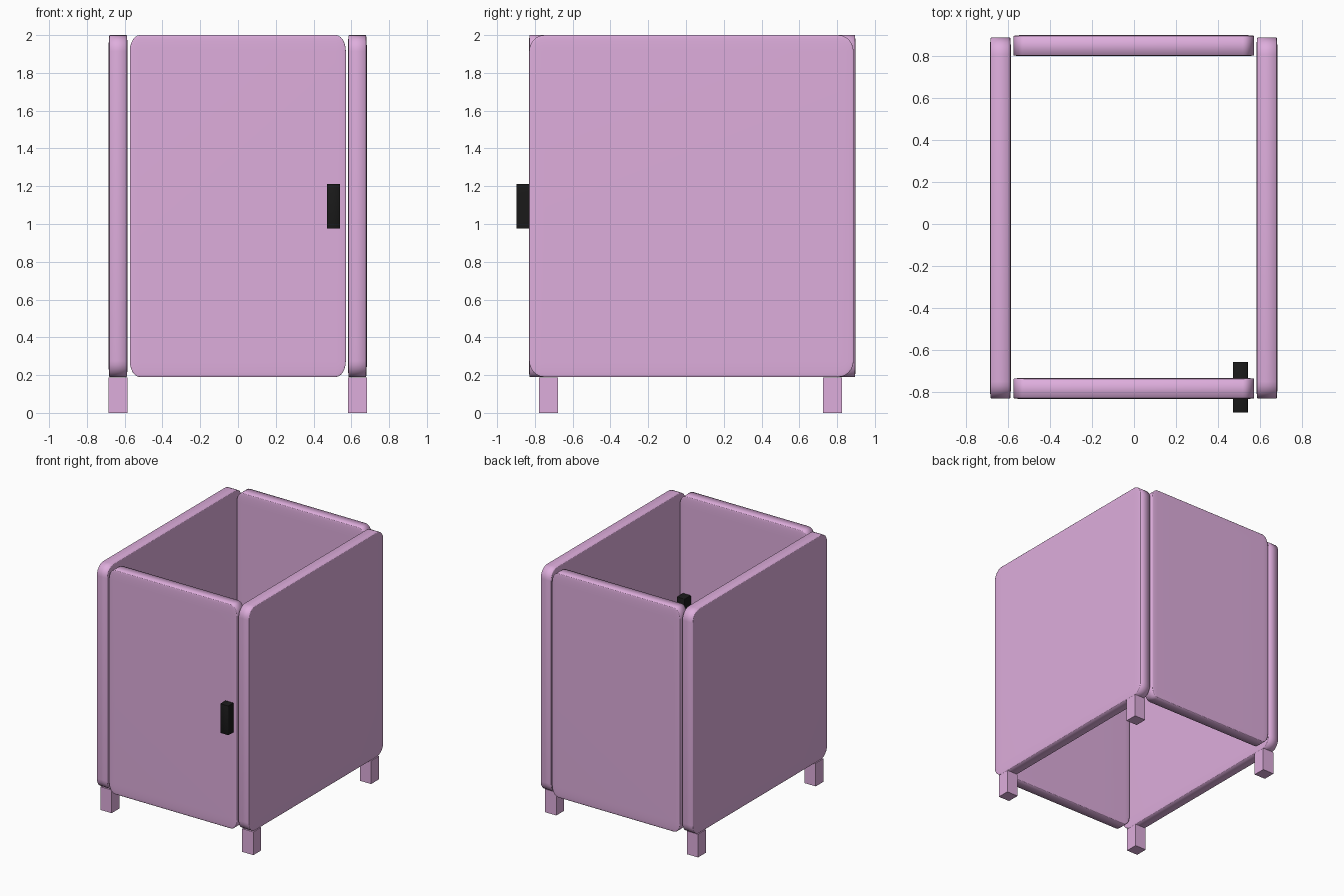
import bpy, bmesh
from mathutils import Vector

if "Cube" in bpy.data.objects:
    bpy.data.objects.remove(bpy.data.objects["Cube"])


def material(name, color):
    m = bpy.data.materials.new(name)
    m.diffuse_color = color
    m.use_nodes = True
    m.node_tree.nodes["Principled BSDF"].inputs["Base Color"].default_value = m.diffuse_color
    return m


PINK = material("pink_paint", (0.73, 0.42, 0.72, 1))
BLACK = material("black_plastic", (0.01, 0.01, 0.01, 1))


def box(name, lo, hi, mat, bevel=0.0, segments=6):
    """Unit cube, optionally rounded, then stretched between two corners."""
    lo, hi = Vector(lo), Vector(hi)
    bm = bmesh.new()
    bmesh.ops.create_cube(bm, size=1)
    if bevel:
        bmesh.ops.bevel(bm, geom=bm.edges[:], offset=bevel, segments=segments,
                        profile=0.5, affect='EDGES')
        for f in bm.faces:
            f.smooth = True
    bmesh.ops.scale(bm, vec=hi - lo, verts=bm.verts)
    me = bpy.data.meshes.new(name)
    bm.to_mesh(me)
    bm.free()
    me.materials.append(mat)
    ob = bpy.data.objects.new(name, me)
    ob.location = (lo + hi) / 2
    bpy.context.collection.objects.link(ob)
    return ob


BOTTOM, TOP, ROUND = 0.19, 2.0, 0.047

# Side walls and the legs under them
for side, x in (("left", -0.685), ("right", 0.582)):
    box(side + "_wall", (x, -0.83, BOTTOM), (x + 0.1, 0.887, TOP), PINK, ROUND)
    for end, y in (("front", -0.778), ("back", 0.725)):
        box(f"{end}_{side}_leg", (x, y, 0), (x + 0.1, y + 0.1, 0.187), PINK)

# Door in front and wall at the back
for name, y in (("door", -0.832), ("back_wall", 0.798)):
    box(name, (-0.573, y, BOTTOM), (0.571, y + 0.1, TOP), PINK, ROUND)

# Handle passing through the door
box("door_handle", (0.47, -0.897, 0.975), (0.541, -0.655, 1.213), BLACK, 0.015, 2)
